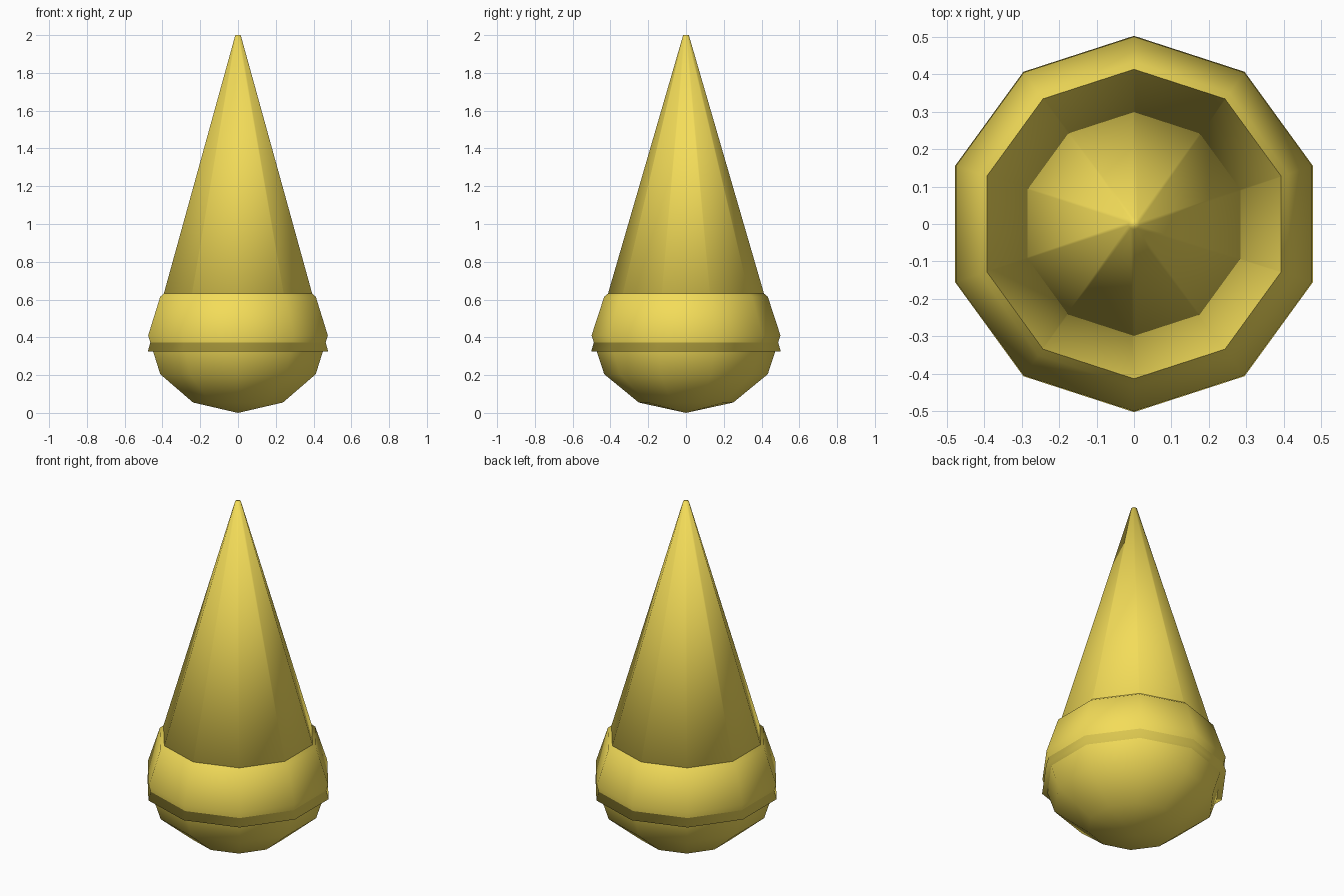
import bpy

if "Cube" in bpy.data.objects:
    bpy.data.objects.remove(bpy.data.objects["Cube"])

gold = bpy.data.materials.new("yellow")
gold.diffuse_color = (0.9, 0.72, 0.1, 1)
gold.use_nodes = True
gold.node_tree.nodes["Principled BSDF"].inputs["Base Color"].default_value = gold.diffuse_color


def finish(name):
    ob = bpy.context.object
    ob.name = name
    ob.data.materials.append(gold)
    bpy.ops.object.transform_apply(location=False, rotation=False, scale=True)
    bpy.ops.object.shade_smooth()
    return ob


# Squashed low-poly ball forming the rounded bottom
bpy.ops.mesh.primitive_uv_sphere_add(segments=10, ring_count=6, radius=0.5, location=(0, 0, 0.41))
bpy.context.object.scale.z = 0.82
finish("rounded_base")

# Tall capped cone with a tiny blunt tip, its base rim poking out of the ball
bottom, top = 0.325, 2.0
bpy.ops.mesh.primitive_cone_add(vertices=10, radius1=0.502, radius2=0.015,
                                depth=top - bottom, location=(0, 0, (top + bottom) / 2))
finish("tall_cone")
